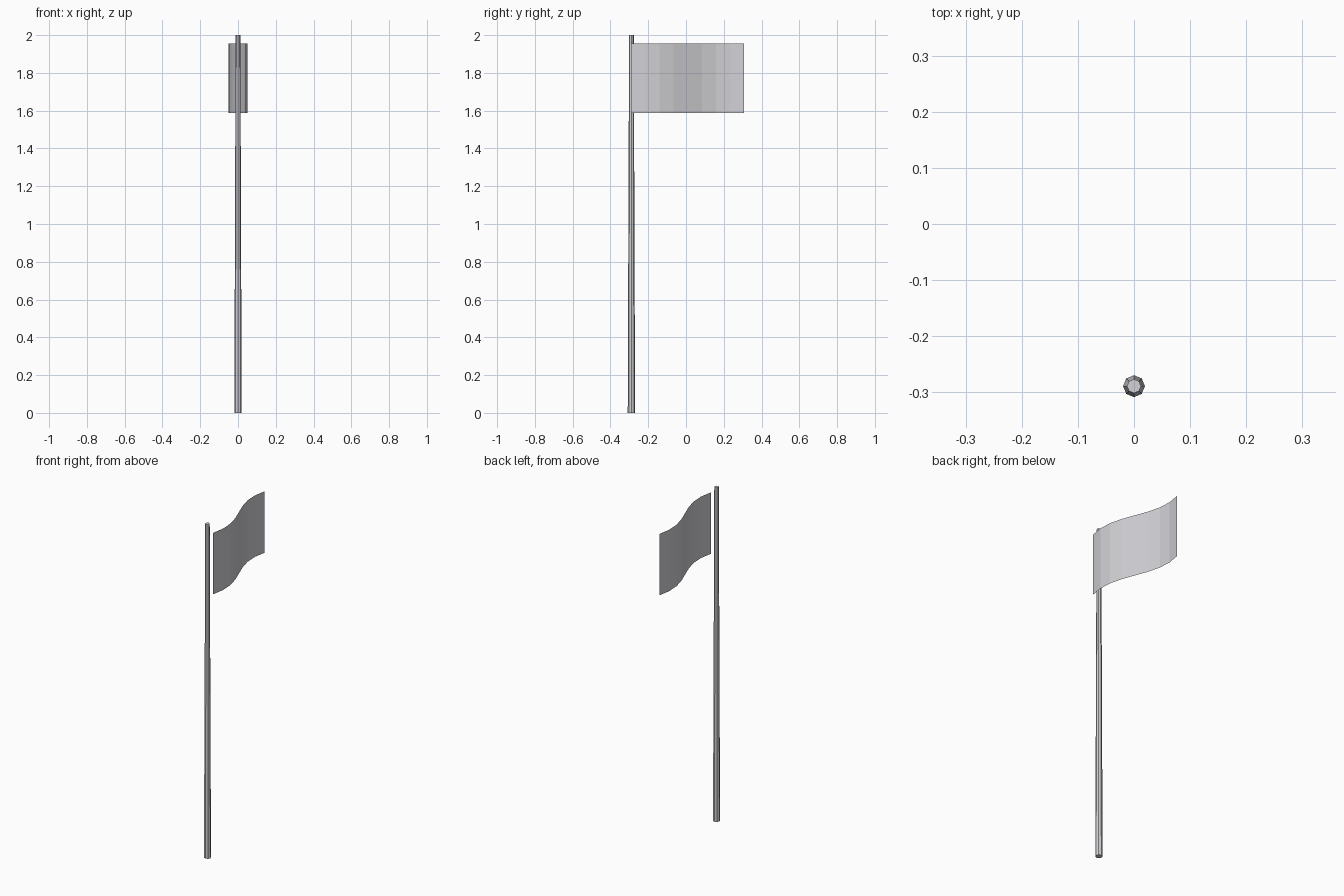
import bpy, bmesh, math

cube = bpy.data.objects.get("Cube")
if cube:
    bpy.data.objects.remove(cube, do_unlink=True)

POLE_Y = -0.289


def make_material(name, colour):
    mat = bpy.data.materials.new(name)
    mat.use_nodes = True
    mat.diffuse_color = colour
    mat.node_tree.nodes["Principled BSDF"].inputs["Base Color"].default_value = colour
    return mat


def add_object(name, bm, mat):
    mesh = bpy.data.meshes.new(name)
    bm.to_mesh(mesh)
    bm.free()
    mesh.materials.append(mat)
    obj = bpy.data.objects.new(name, mesh)
    bpy.context.collection.objects.link(obj)
    return obj


grey = make_material("pale grey", (0.64, 0.64, 0.67, 1.0))

# Tapered eight-sided pole
bm = bmesh.new()
bmesh.ops.create_cone(bm, cap_ends=True, segments=8,
                      radius1=0.0195, radius2=0.0125, depth=2.0)
bmesh.ops.translate(bm, verts=bm.verts, vec=(0, POLE_Y, 1.0))
add_object("pole", bm, grey)

# Single-sheet flag, waving sideways along its length
SEGMENTS, START, END = 8, -0.29, 0.308
bm = bmesh.new()
columns = []
for i in range(SEGMENTS + 1):
    t = i / SEGMENTS
    x = 0.052 * math.cos(math.radians(-42 + 264 * t))
    y = START + (END - START) * t
    columns.append([bm.verts.new((x, y, z)) for z in (1.587, 1.955)])
for a, b in zip(columns, columns[1:]):
    bm.faces.new((a[0], b[0], b[1], a[1]))
add_object("flag", bm, grey)
